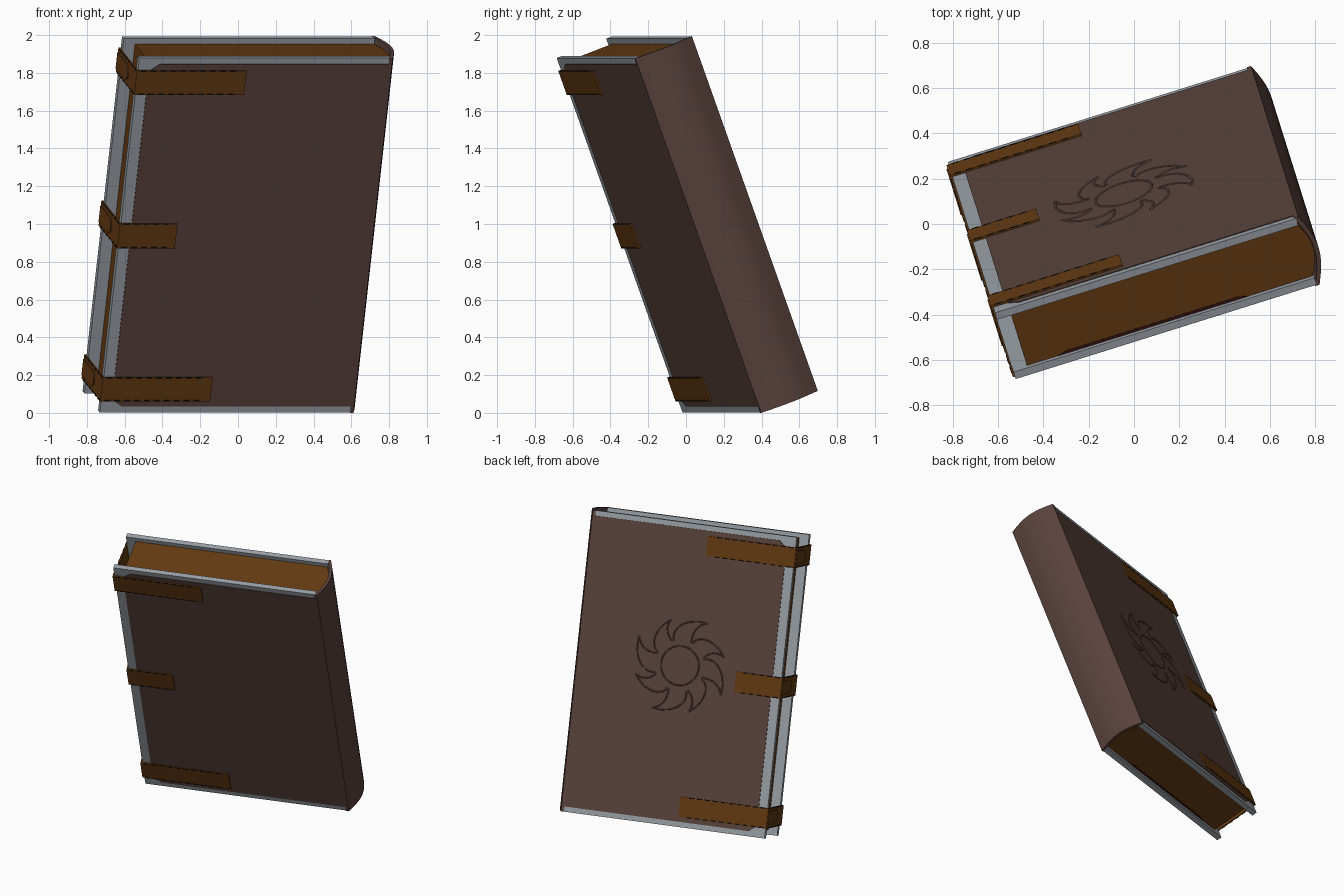
import bpy, bmesh, math
from mathutils import Matrix, Vector

if "Cube" in bpy.data.objects:
    bpy.data.objects.remove(bpy.data.objects["Cube"])

# Book frame: x = width (fore-edge to spine), y = thickness (front to back), z = height
W, T, H = 1.405, 0.335, 2.003
PLACE = (Matrix.Translation((-0.73, -0.022, 0.0))
         @ Matrix.Rotation(math.radians(17.4), 4, 'Z')
         @ Matrix.Rotation(math.radians(20.4), 4, 'X'))


def material(name, rgb):
    m = bpy.data.materials.new(name)
    m.diffuse_color = (*rgb, 1)
    m.use_nodes = True
    m.node_tree.nodes["Principled BSDF"].inputs["Base Color"].default_value = m.diffuse_color
    return m


LEATHER = material("dark leather", (0.100, 0.054, 0.045))
METAL = material("grey metal", (0.32, 0.35, 0.38))
TAN = material("tan brown", (0.125, 0.042, 0.006))
THREAD = material("black thread", (0.010, 0.006, 0.004))
MAROON = material("maroon", (0.035, 0.006, 0.005))


def finish(name, bm, mat, smooth=False):
    bmesh.ops.recalc_face_normals(bm, faces=bm.faces[:])
    me = bpy.data.meshes.new(name)
    bm.to_mesh(me)
    bm.free()
    me.materials.append(mat)
    ob = bpy.data.objects.new(name, me)
    ob.matrix_world = PLACE
    bpy.context.collection.objects.link(ob)
    if smooth:
        bpy.ops.object.select_all(action='DESELECT')
        ob.select_set(True)
        bpy.context.view_layer.objects.active = ob
        bpy.ops.object.shade_smooth_by_angle(angle=math.radians(35))
    return ob


def add_prism(bm, pts, lo, hi, axis):
    """Extrude a 2D outline along one axis of the book frame."""
    def at(p, d):
        return {'X': (d, p[0], p[1]), 'Y': (p[0], d, p[1]), 'Z': (p[0], p[1], d)}[axis]
    face = bm.faces.new([bm.verts.new(at(p, lo)) for p in pts])
    res = bmesh.ops.extrude_face_region(bm, geom=[face])
    move = Vector(at((0, 0), hi - lo))
    bmesh.ops.translate(bm, vec=move,
                        verts=[v for v in res['geom'] if isinstance(v, bmesh.types.BMVert)])


def prism(name, pts, lo, hi, axis, mat, smooth=False):
    bm = bmesh.new()
    add_prism(bm, pts, lo, hi, axis)
    return finish(name, bm, mat, smooth)


def rect(x0, x1, y0, y1):
    return [(x0, y0), (x1, y0), (x1, y1), (x0, y1)]


def spine_arc(u, bulge, y0, y1, n=16):
    return [(u + bulge * math.sin(math.pi * i / n), y0 + (y1 - y0) * i / n)
            for i in range(n + 1)]


# Cover boards with raised leather panels
panel = [(0.06, 0.075), (0.115, 0.035), (W - 0.012, 0.035), (W - 0.012, H - 0.035),
         (0.115, H - 0.035), (0.06, H - 0.075)]
for side, y0, y1, p0, p1 in (("front", 0.004, 0.038, 0.0, 0.02),
                             ("back", T - 0.038, T - 0.004, T - 0.02, T)):
    prism(side + "_board", rect(0, W - 0.012, y0, y1), 0, H, 'Z', METAL)
    prism(side + "_leather", panel, p0, p1, 'Y', LEATHER)

# Rounded spine shell and page block that follows it
outer = spine_arc(W, 0.045, 0, T)
inner = spine_arc(W - 0.02, 0.045, 0, T)
prism("spine", outer + inner[::-1], 0, H, 'Z', LEATHER, True)
pages = [(0.065, 0.03)] + spine_arc(W - 0.022, 0.045, 0.03, T - 0.03) + [(0.065, T - 0.03)]
prism("pages", pages, 0.03, H - 0.03, 'Z', TAN, True)

# Dark slit between pages and front board
for name, z0, z1 in (("slit_top", H - 0.031, H - 0.027), ("slit_bottom", 0.027, 0.031)):
    prism(name, [(0.2, 0.036), (1.1, 0.036), (1.05, 0.05), (0.25, 0.05)], z0, z1, 'Z', MAROON)

# Straps wrapping the fore-edge, with clasp tabs and stitches
E = 0.009
stitches = bmesh.new()
for name, z0, z1, length in (("bottom", 0.068, 0.203, 0.6), ("middle", 0.932, 1.071, 0.31),
                             ("top", 1.80, 1.935, 0.6)):
    wrap = [(length, -E), (-E, -E), (-E, T + E), (length, T + E),
            (length, T - 0.002), (0.0, T - 0.002), (0.0, 0.002), (length, 0.002)]
    prism(name + "_strap", wrap, z0, z1, 'Z', TAN)
    # rounded tab on the fore-edge
    mid, r = (z0 + z1) / 2, 0.045
    tab = [(T, mid - r)] + [(0.17 - r * math.sin(a), mid - r * math.cos(a))
                            for a in (math.pi * i / 10 for i in range(11))] + [(T, mid + r)]
    prism(name + "_tab", tab, -E - 0.006, -E + 0.002, 'X', TAN)
    # stitches along both long edges
    for z in (z0 + 0.003, z1 - 0.003):
        for i in range(int(length / 0.055)):
            u = 0.012 + i * 0.055
            for y in (-E - 0.001, T + E - 0.003):
                add_prism(stitches, rect(u, u + 0.032, z - 0.004, z + 0.004), y, y + 0.004, 'Y')
        for i in range(6):
            y = 0.01 + i * 0.055
            add_prism(stitches, rect(y, y + 0.032, z - 0.004, z + 0.004), -E - 0.002, -E + 0.002, 'X')
finish("stitches", stitches, THREAD)

# Embossed sun on the back cover: a ring and curved flames
emblem = bpy.data.curves.new("sun_emblem", 'CURVE')
emblem.dimensions = '3D'
emblem.bevel_depth = 0.005
emblem.bevel_resolution = 1
emblem.materials.append(LEATHER)


def line(polar, closed):
    s = emblem.splines.new('POLY')
    s.points.add(len(polar) - 1)
    s.use_cyclic_u = closed
    for p, (r, a) in zip(s.points, polar):
        p.co = (0.70 + r * math.cos(a), T, 1.06 + r * math.sin(a), 1)


line([(0.13, math.tau * i / 40) for i in range(40)], True)
RAYS = 8
for k in range(RAYS):
    a = math.tau * k / RAYS
    tip = 0.31 if k % 2 else 0.34
    ts = [i / 8 for i in range(9)]
    line([(0.17 + (tip - 0.17) * t, a - 0.36 + 0.85 * t ** 2) for t in ts], False)
    line([(0.17 + (tip - 0.17) * t, a + 0.36 + 0.13 * t - 0.9 * t * (1 - t) * 0.5) for t in ts], False)
sun = bpy.data.objects.new("sun_emblem", emblem)
sun.matrix_world = PLACE
bpy.context.collection.objects.link(sun)
